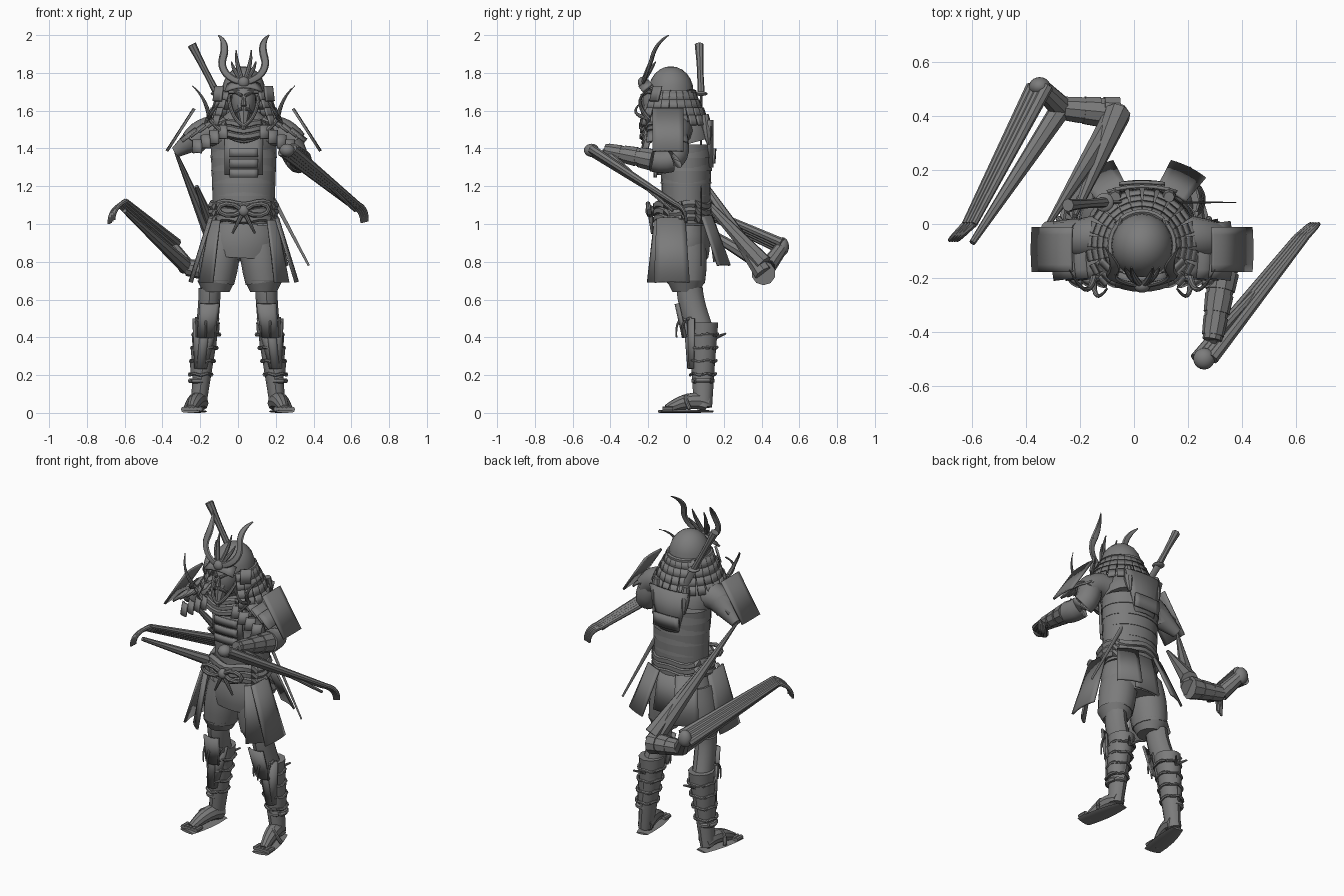
import bpy, bmesh, math
from mathutils import Vector

if "Cube" in bpy.data.objects:
    bpy.data.objects.remove(bpy.data.objects["Cube"])

armour_grey = bpy.data.materials.new("armour grey")
armour_grey.use_nodes = True
colour = (.2, .2, .2, 1)
armour_grey.diffuse_color = colour
armour_grey.node_tree.nodes["Principled BSDF"].inputs["Base Color"].default_value = colour

built = []
UP = Vector((0, 0, 1))
BACKWARD = Vector((0, 1, 0))
RIGHTWARD = Vector((-1, 0, 0))
SIDES = (-1, 1)


def finish(name, bm):
    bmesh.ops.recalc_face_normals(bm, faces=bm.faces)
    mesh = bpy.data.meshes.new(name)
    bm.to_mesh(mesh)
    bm.free()
    mesh.materials.append(armour_grey)
    obj = bpy.data.objects.new(name, mesh)
    bpy.context.collection.objects.link(obj)
    built.append(obj)
    return obj


def bezier(controls, t):
    points = [Vector(p) for p in controls]
    while len(points) > 1:
        points = [a.lerp(b, t) for a, b in zip(points, points[1:])]
    return points[0]


def skin(name, path, radii, flat, sides):
    """Skin oval rings of the given radii along a path."""
    bm = bmesh.new()
    rings = []
    for i, (centre, radius) in enumerate(zip(path, radii)):
        along = (path[min(i + 1, len(path) - 1)] - path[max(i - 1, 0)]).normalized()
        reference = UP if abs(along.y) > .75 else BACKWARD
        u = reference.cross(along).normalized()
        v = along.cross(u) * flat
        angles = [math.tau * k / sides for k in range(sides)]
        rings.append([bm.verts.new(centre + (u * math.cos(a) + v * math.sin(a)) * radius) for a in angles])
    for lower, upper in zip(rings, rings[1:]):
        for k in range(sides):
            bm.faces.new((lower[k], lower[k - 1], upper[k - 1], upper[k]))
    bm.faces.new(rings[0])
    bm.faces.new(rings[-1])
    return finish(name, bm)


def tube(name, controls, start, end=None, swell=0, flat=1, sides=8):
    """Tapering limb, rod or cord that follows a smooth curve."""
    end = start if end is None else end
    steps = 4 if len(controls) == 2 else 8
    ts = [i / steps for i in range(steps + 1)]
    radii = [start + (end - start) * t + swell * math.sin(math.pi * t) for t in ts]
    return skin(name, [bezier(controls, t) for t in ts], radii, flat, sides)


def ring(name, centre, rx, ry, thickness, wobble=0):
    """Closed rope lying level around the body."""
    turns = 28
    angles = [math.tau * i / turns for i in range(turns + 1)]
    path = [Vector(centre) + Vector((rx * math.cos(a), ry * math.sin(a), wobble * math.sin(5 * a))) for a in angles]
    return skin(name, path, [thickness] * len(path), 1, 6)


def ball(name, centre, size, dome=False):
    """Ellipsoid, or only its upper half."""
    bm = bmesh.new()
    bmesh.ops.create_uvsphere(bm, u_segments=20, v_segments=12, radius=1)
    if dome:
        bmesh.ops.delete(bm, geom=[v for v in bm.verts if v.co.z < -.01], context="VERTS")
    for v in bm.verts:
        v.co = [c + p * s for c, p, s in zip(centre, v.co, size)]
    return finish(name, bm)


def plate(name, top, bottom, across, width, flare=1, bulge=0, thick=.012):
    """Slab between a top and a bottom edge, bowed outward across its width."""
    bm = bmesh.new()
    top, bottom, across = Vector(top), Vector(bottom), Vector(across).normalized()
    outward = across.cross(top - bottom).normalized()
    columns = 6
    rows = []
    for edge, size in ((top, width), (bottom, width * flare)):
        spread = [2 * c / columns - 1 for c in range(columns + 1)]
        rows.append([bm.verts.new(edge + across * s * size / 2 + outward * bulge * (1 - s * s)) for s in spread])
    for c in range(columns):
        bm.faces.new((rows[0][c], rows[0][c + 1], rows[1][c + 1], rows[1][c]))
    obj = finish(name, bm)
    solid = obj.modifiers.new("thickness", "SOLIDIFY")
    solid.thickness, solid.offset = thick, 0
    return obj


# Body axis, slightly off centre
MID = .03


def spot(side, out, y, z):
    """Point at a distance out from the body axis on one side."""
    return Vector((MID + side * out, y, z))


def middle(y, z):
    return spot(0, 0, y, z)


# Torso with overlapping cuirass bands
waist, chest, throat = middle(0, 1), middle(0, 1.42), middle(-.05, 1.6)
tube("torso", [waist, chest], .16, .175, flat=.78, sides=20)
tube("upper_torso", [chest, throat], .175, .07, swell=.04, flat=.8, sides=20)
for band in range(4):
    low = waist.lerp(chest, .35 + band * .16)
    tube("cuirass_band", [low, low + UP * .06], .164 + band * .004, .158 + band * .004, flat=.8, sides=20)
plate("breast_plate", middle(-.145, 1.46), middle(-.135, 1.26), -RIGHTWARD, .2, bulge=.015)
for row in range(3):
    top = middle(-.16, 1.4 - row * .055)
    plate("chest_lame", top, top - UP * .045, -RIGHTWARD, .15, bulge=.006)
plate("back_plate", middle(.15, 1.4), middle(.145, 1.32), RIGHTWARD, .17, bulge=.005)
plate("back_cloth", middle(.12, 1.55), middle(.12, 1.3), RIGHTWARD, .26, flare=.5, bulge=.02)

# Waist sash with its bow
for row in range(3):
    ring("waist_sash", middle(-.02, 1.03 + row * .035), .165, .135, .024, wobble=.008)
knot = middle(-.19, 1.07)
ball("sash_knot", knot, (.03, .025, .03))
for s in SIDES:
    tube("sash_bow", [knot, spot(s, .1, -.22, 1.16), spot(s, .22, -.18, 1.08), spot(s, .1, -.2, 1), knot], .013)
    tube("sash_tail", [knot, spot(s, .06, -.18, .95)], .014, .006)

# Skirt plates hanging at the sides and back
for s in SIDES:
    plate("side_skirt_plate", spot(s, .17, -.08, 1.03), spot(s, .275, -.075, .69), BACKWARD * s, .15, 1.25, .012)
    plate("front_skirt_plate", spot(s, .15, -.14, 1.02), spot(s, .2, -.165, .69), BACKWARD * s - RIGHTWARD, .07, 1.5, .006)
    plate("rear_skirt_plate", spot(s, .11, .11, 1.04), spot(s, .17, .2, .78), RIGHTWARD + BACKWARD * s / 2, .12, 1.2, .008)
plate("tail_skirt_plate", middle(.12, 1.03), middle(.15, .8), RIGHTWARD, .14, 1.2, .008)

# Baggy trousers
tube("hips", [(.02, 0, .82), waist], .175, .165, swell=.02, flat=.68, sides=18)
for s in SIDES:
    hem = Vector((s * .125 + .01, 0, .64))
    tube("trouser_cuff", [hem, hem + UP * .06], .07, .1, flat=1.05, sides=14)
    tube("baggy_trouser", [hem + UP * .05, (s * .09 + .01, 0, .95)], .095, .09, swell=.012, flat=1.08, sides=14)

    # Lower leg with greave
    knee, calf, ankle = Vector((s * .15, .02, .58)), Vector((s * .17, .09, .4)), Vector((s * .21, .09, .12))
    tube("knee", [calf, knee, knee + UP * .08], .058, flat=1.2, sides=12)
    tube("shin", [ankle - UP * .09, calf], .04, .06, flat=1.2, sides=12)
    for band in range(4):
        low = ankle.lerp(calf, .3 + band * .25)
        tube("greave_band", [low, low + UP * .065], .052 + band * .005, .057 + band * .005, flat=1.12, sides=12)
        ring("greave_cord", low, .06 + band * .004, .067 + band * .004, .008, wobble=.004)
    for k in (-1, 0, 1):
        top = calf + Vector((k * .05, abs(k) * .03 - .09, .1))
        plate("shin_splint", top, top.lerp(ankle - BACKWARD * .06, .7), BACKWARD * k - RIGHTWARD, .045, .8, .008)
        tube("cord_end", [top, top - BACKWARD * .06, top - BACKWARD * .05 - UP * .1], .009, .004)
        tube("calf_cord", [calf + BACKWARD * .07, calf + Vector((k * .04, .12, .02))], .01, .005)
    plate("knee_guard", knee - BACKWARD * .06, calf - BACKWARD * .09, -RIGHTWARD, .1, .9, .015)
    ring("ankle_cord", ankle + UP * .05, .042, .05, .014)

    # Sandalled foot, turned slightly outward
    heel, toes = Vector((s * .2, .11, .05)), Vector((s * .245, -.1, .02))
    tube("foot", [heel, heel.lerp(toes, .4) + UP * .05, toes], .045, .025, swell=.008, sides=10)
    for i in range(5):
        tip = toes + RIGHTWARD * (i - 2) * .022
        tube("toe", [tip + BACKWARD * .03, tip - BACKWARD * .025], .013)
    tube("sandal_sole", [(s * .2, .14, .008), (s * .25, -.14, .008)], .035, .05, swell=.015, flat=.16, sides=10)
    tube("sandal_strap", [heel - UP * .02, (s * .23, -.05, .16), (s * .28, .02, .02)], .011)

# Head and face mask
face = middle(-.14, 1.65)
ball("head", face, (.066, .09, .11))
tube("neck", [chest, face], .075, .055)
tube("nose", [face - BACKWARD * .085 + UP * .02, face - BACKWARD * .1 - UP * .025], .008, .015)
tube("beard", [middle(-.19, 1.62), middle(-.24, 1.5)], .045, .01)
for s in SIDES:
    lip = spot(s, .01, -.235, 1.61)
    tube("moustache", [lip, spot(s, .05, -.22, 1.6), spot(s, .05, -.2, 1.56)], .009, .003)
    tube("brow", [spot(s, .01, -.235, 1.68), spot(s, .05, -.2, 1.7)], .009, .006)
    tube("chin_cord", [spot(s, .08, -.13, 1.68), spot(s, .07, -.24, 1.56), middle(-.24, 1.52)], .01)

# Helmet with crest and horns
crown = middle(-.08, 1.7)
ball("helmet_bowl", crown, (.115, .12, .135), dome=True)
ring("helmet_rim", crown, .12, .125, .012)
plate("visor", middle(-.18, 1.74), middle(-.23, 1.7), -RIGHTWARD, .17, 1.15, .03)
crest = middle(-.23, 1.75)
ball("crest_boss", crest, (.03, .025, .03))
for s in SIDES:
    bend = spot(s, .11, -.18, 1.88)
    tube("horn", [crest, spot(s, .08, -.22, 1.76), spot(s, .13, -.2, 1.82), bend], .018, .021, flat=.5)
    tube("horn_tip", [bend, spot(s, .085, -.16, 1.96), spot(s, .135, -.09, 2)], .021, .003, swell=.006, flat=.5)
    for i in range(2):
        tip = spot(s, .04 + i * .025, -.16, 1.92 - i * .06)
        tube("crest_tine", [crest, crest.lerp(tip, .5) - RIGHTWARD * s * .02, tip], .01, .003, swell=.005)
    plate("helmet_wing", spot(s, .13, -.15, 1.73), spot(s, .14, -.17, 1.65), BACKWARD * s - RIGHTWARD, .06)

# Neck guard of laced lames, open at the face
LAMES = 18
for row in range(4):
    for i in range(LAMES):
        angle = math.radians(-42 + 264 * i / (LAMES - 1))
        out = Vector((math.cos(angle), math.sin(angle), 0))
        top = crown + out * (.125 + row * .021) - UP * row * .042
        plate("neck_guard_lame", top, top + out * .018 - UP * .05, UP.cross(out), .042)

# Collar rolls
for row in range(3):
    ring("collar_roll", middle(-.08, 1.53 - row * .03), .13 + row * .02, .14 + row * .005, .02, wobble=.008)

# Shoulder armour, cords and tassels
for s in SIDES:
    tube("shoulder", [spot(s, .1, -.04, 1.48), spot(s, .2, -.05, 1.52), spot(s, .27, -.06, 1.43)], .085, .07, sides=12)
    plate("shoulder_plate", spot(s, .26, -.095, 1.61), spot(s, .405, -.095, 1.385), BACKWARD * s, .165, bulge=.004)
    for i in range(4):
        top = spot(s, .11 + i * .045, -.1, 1.57 - i * .025)
        plate("shoulder_lame", top, top - RIGHTWARD * s * .08 - UP * .06, BACKWARD * s, .2, 1.1, .015)
        flap = top - Vector((0, .1, .05))
        plate("chest_flap", flap, flap - Vector((0, .02, .07)), BACKWARD * s / 2 - RIGHTWARD, .05, 1.1, .008)
    cord = spot(s, .18, -.2, 1.56)
    tube("shoulder_cord", [cord, spot(s, .2, -.3, 1.67), spot(s, .27, -.17, 1.73)], .013, .003)
    tube("shoulder_hook", [cord, spot(s, .18, -.31, 1.58), spot(s, .13, -.24, 1.64)], .012, .004)
    tube("chest_cord", [cord, spot(s, .1, -.21, 1.45), middle(-.19, 1.44)], .013)
    tube("back_tassel", [spot(s, .1, .1, 1.58), spot(s, .1, .12, 1.42)], .02, .008, swell=.012)


def arm_guards(name, start, end, thick):
    """Three tapering cuffs spaced along a forearm."""
    for i in range(3):
        low, high = start.lerp(end, i / 3), start.lerp(end, (i + .8) / 3)
        tube(name, [low, high], thick - i * .007, thick - i * .007 - .005, sides=10)


def long_fingers(name, palm, knuckle, tip, spread):
    """Four drawn-out fingers that narrow and hook down at the tips."""
    for i in range(4):
        shift = Vector(spread) * (i - 1.5)
        joint = knuckle + shift * .6
        tube(name, [palm + shift, joint], .024, .013)
        tube(name + "_hook", [joint, tip + shift * .5 + UP * .07, tip + shift * .5], .013, .007)


# Left arm, reaching forward
shoulder, elbow = Vector((.27, -.06, 1.45)), Vector((.33, -.18, 1.34))
wrist, palm = Vector((.29, -.43, 1.39)), Vector((.26, -.5, 1.39))
tube("left_upper_arm", [shoulder, (.32, -.02, 1.3), elbow], .07, .062, sides=12)
tube("left_forearm", [elbow, wrist], .055, .036, sides=10)
arm_guards("left_arm_guard", elbow, wrist, .06)
ball("left_hand", palm, (.04, .04, .035))
long_fingers("left_long_finger", palm, Vector((.62, -.05, 1.1)), Vector((.67, 0, 1.01)), (.02, 0, .005))
tube("left_thumb", [wrist, (.62, -.07, 1.07)], .02, .008)

# Right arm, drawn far back and low
shoulder, upper = Vector((-.2, -.05, 1.47)), Vector((-.33, -.02, 1.38))
elbow, wrist, palm = Vector((-.06, .41, .74)), Vector((-.27, .43, .77)), Vector((-.35, .51, .88))
tube("right_upper_arm", [shoulder, upper], .075, .03, sides=10)
tube("right_arm_strip", [upper, elbow], .008, .05)
tube("right_arm_inner_strip", [(-.22, .03, 1.2), elbow + UP * .05], .01, .05)
tube("right_forearm", [elbow, wrist], .058, .045, sides=10)
tube("right_wrist", [wrist, palm], .045, .035, sides=10)
arm_guards("right_arm_guard", elbow, wrist, .065)
ball("right_hand", palm, (.04, .035, .05))
long_fingers("right_long_finger", palm, Vector((-.61, 0, 1.11)), Vector((-.67, -.06, 1.01)), (.018, 0, .014))
tube("right_thumb", [wrist, (-.6, -.07, 1.07)], .04, .012)

# Long sword slung across the back
pommel, guard, point = Vector((-.245, .07, 1.95)), Vector((-.11, .08, 1.69)), Vector((.375, .08, .78))
tube("sword_grip", [pommel, guard], .024, .02, swell=-.005)
ball("sword_guard", guard, (.035, .035, .012))
tube("sword_blade", [guard, point], .02, .006, flat=.4, sides=6)

for obj in built:
    obj.select_set(True)
bpy.context.view_layer.objects.active = built[0]
bpy.ops.object.shade_smooth_by_angle(angle=math.radians(35))
